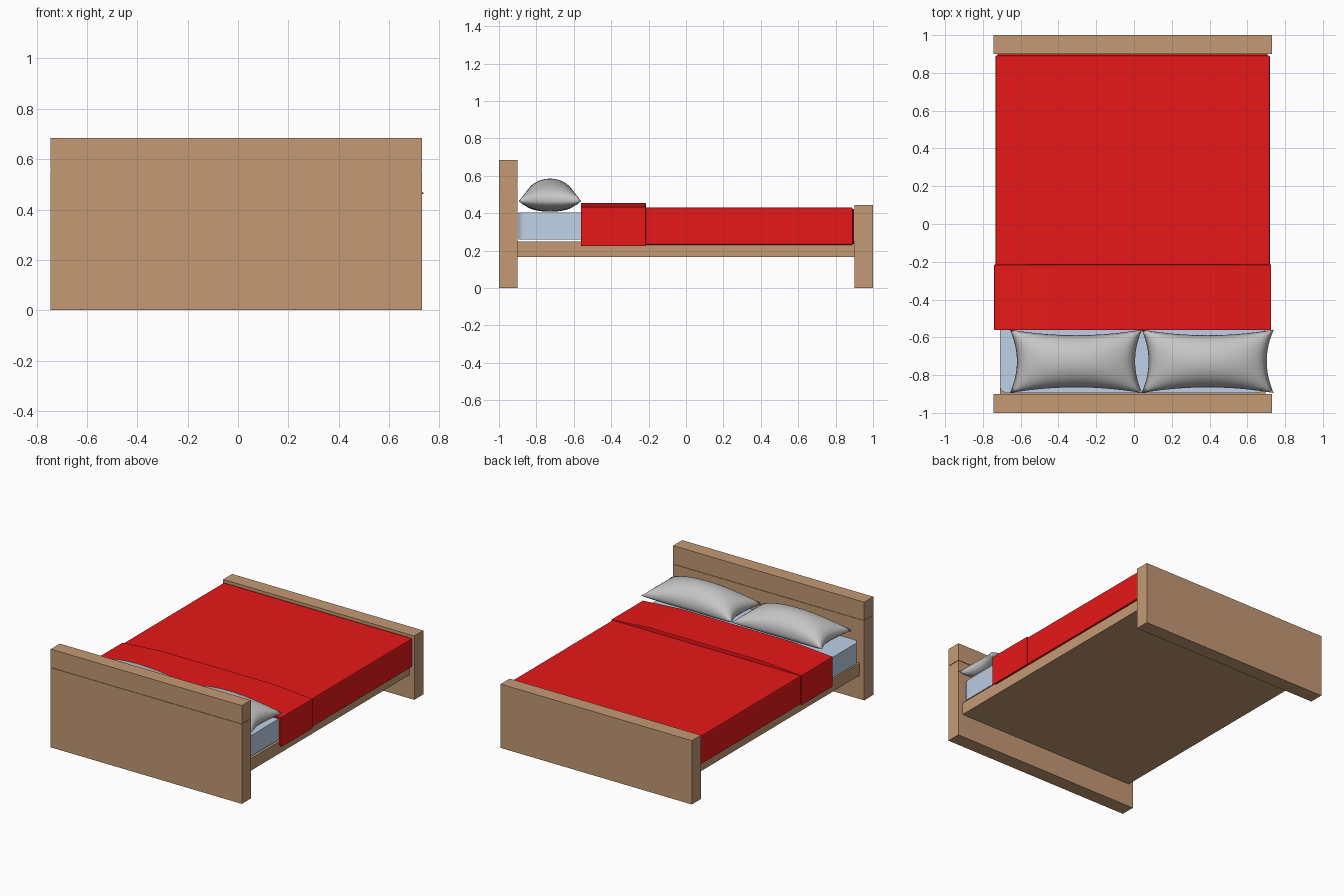
import bpy, bmesh

cube = bpy.data.objects.get("Cube")
if cube:
    bpy.data.objects.remove(cube)


def material(name, rgb):
    m = bpy.data.materials.new(name)
    m.use_nodes = True
    m.diffuse_color = (*rgb, 1)
    m.node_tree.nodes["Principled BSDF"].inputs["Base Color"].default_value = (*rgb, 1)
    return m


WOOD = material("wood", (0.55, 0.32, 0.175))
RED = material("red cloth", (0.8, 0.009, 0.009))
BLUE = material("pale blue cloth", (0.52, 0.65, 0.81))
GREY = material("pillow grey", (0.56, 0.56, 0.56))


def finish(name, bm, mat, bevel=0):
    bmesh.ops.recalc_face_normals(bm, faces=bm.faces)
    mesh = bpy.data.meshes.new(name)
    bm.to_mesh(mesh)
    bm.free()
    mesh.materials.append(mat)
    ob = bpy.data.objects.new(name, mesh)
    bpy.context.collection.objects.link(ob)
    if bevel:
        mod = ob.modifiers.new("soft edges", "BEVEL")
        mod.width, mod.segments = bevel, 2
    return ob


def box(name, x, y, z, mat):
    bm = bmesh.new()
    bmesh.ops.create_cube(bm, size=1)
    for v in bm.verts:
        for i, (lo, hi) in enumerate((x, y, z)):
            v.co[i] = lo if v.co[i] < 0 else hi
    return finish(name, bm, mat)


def cover(name, half, y, bottom, top, crown, thick):
    """Cloth draped over the mattress: an inverted U swept along y, gently crowned."""
    outer = [(half, bottom), (half, top)]
    if crown:
        outer += [(half - 0.3, top + crown)]
    inner = [(half - thick, bottom), (half - thick, top - thick)]
    mirror = lambda pts: [(-px, pz) for px, pz in reversed(pts)]
    ring = mirror(outer)[::-1] + outer[::-1] + inner + mirror(inner)
    bm = bmesh.new()
    face = bm.faces.new([bm.verts.new((px - 0.007, y[0], pz)) for px, pz in ring])
    out = bmesh.ops.extrude_face_region(bm, geom=[face])["geom"]
    moved = [v for v in out if isinstance(v, bmesh.types.BMVert)]
    bmesh.ops.translate(bm, verts=moved, vec=(0, y[1] - y[0], 0))
    return finish(name, bm, RED, thick * 0.4)


def pillow(name, x, y, seam_z):
    """Two puffed sheets joined at a seam, with pinched sides and pointed corners."""
    hx, hy, n = 0.35, 0.168, 28
    bm = bmesh.new()
    for height, power in ((0.12, 0.5), (-0.057, 0.4)):
        made = bmesh.ops.create_grid(bm, x_segments=n, y_segments=n, size=1)["verts"]
        for vert in made:
            u, v = vert.co.x, vert.co.y
            a, b = max(0, 1 - u * u), max(0, 1 - v * v)
            vert.co = (x + u * (hx - 0.037 * b), y + v * (hy - 0.03 * a),
                       seam_z + height * (a * b) ** power)
    bmesh.ops.remove_doubles(bm, verts=bm.verts, dist=0.0005)
    for f in bm.faces:
        f.smooth = True
    return finish(name, bm, GREY)


# Wooden frame
BOARD = (-0.745, 0.73)
box("headboard_panel", BOARD, (-1, -0.9), (0, 0.555), WOOD)
box("headboard_groove", (-0.741, 0.726), (-0.996, -0.904), (0.555, 0.559), WOOD)
box("headboard_top_rail", BOARD, (-1, -0.9), (0.559, 0.685), WOOD)
box("footboard", BOARD, (0.9, 1), (0, 0.445), WOOD)
box("bed_base", (-0.71, 0.695), (-0.9, 0.9), (0.165, 0.25), WOOD)

# Mattress with rounded upright corners
mattress = box("mattress", (-0.71, 0.69), (-0.895, 0.87), (0.26, 0.405), BLUE)
bm = bmesh.new()
bm.from_mesh(mattress.data)
upright = [e for e in bm.edges if abs(e.verts[0].co.z - e.verts[1].co.z) > 0.1]
bmesh.ops.bevel(bm, geom=upright, offset=0.04, segments=5, profile=0.5, affect="EDGES")
bm.to_mesh(mattress.data)
bm.free()
bpy.ops.object.select_all(action="DESELECT")
mattress.select_set(True)
bpy.context.view_layer.objects.active = mattress
bpy.ops.object.shade_smooth_by_angle(angle=0.6)

# Blanket, its drop at the foot end and its turned-down fold
cover("blanket", 0.727, (-0.555, 0.892), 0.23, 0.43, 0, 0.018)
box("blanket_foot_drop", (-0.722, 0.708), (0.875, 0.899), (0.235, 0.424), RED)
cover("blanket_fold", 0.733, (-0.562, -0.215), 0.225, 0.433, 0.022, 0.008)

# Pillows
for side, px in (("right", -0.307), ("left", 0.39)):
    pillow(side + "_pillow", px, -0.727, 0.465)
